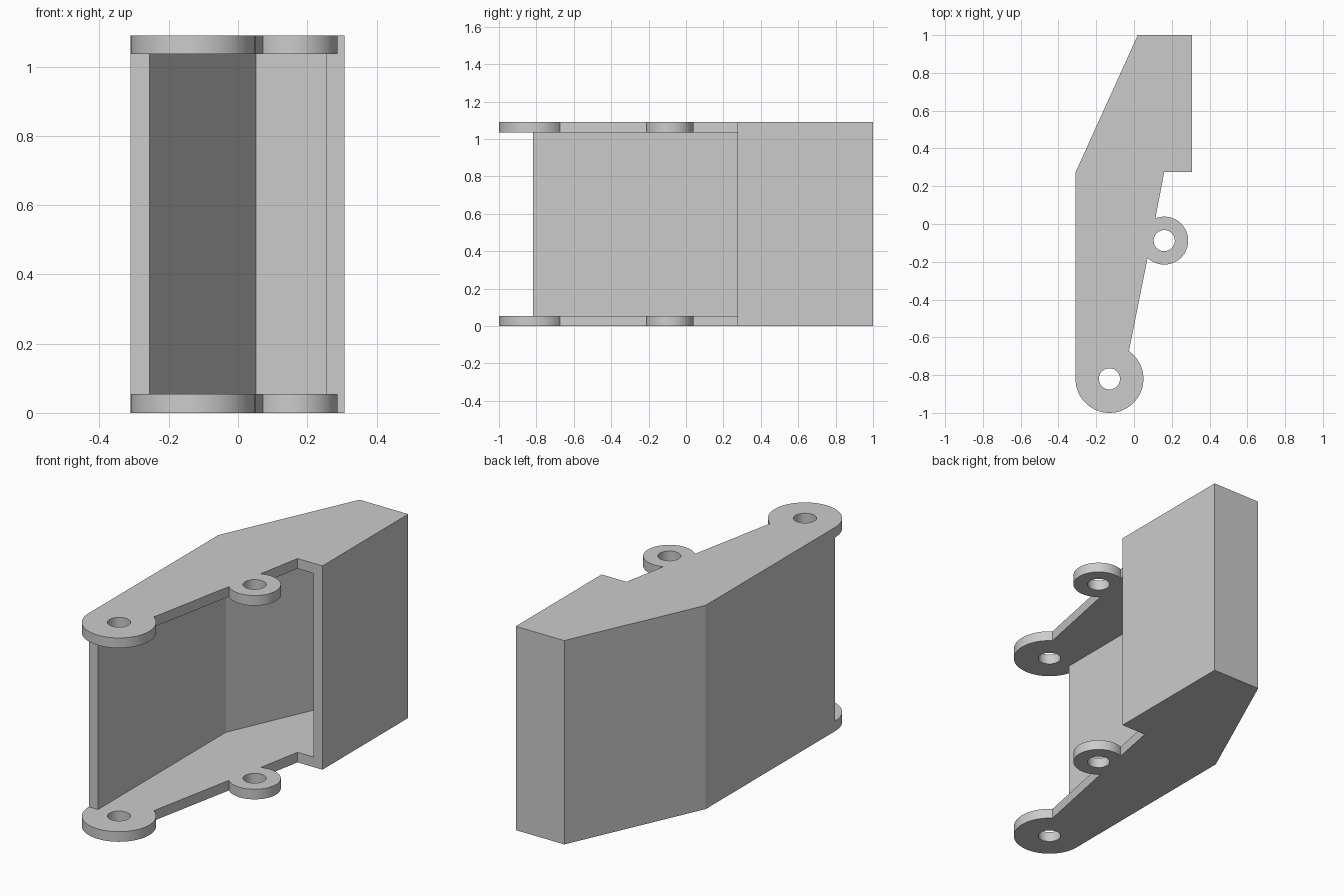
import bpy, math

if "Cube" in bpy.data.objects:
    bpy.data.objects.remove(bpy.data.objects["Cube"])

HEIGHT, PLATE = 1.09, 0.054
TIP, TIP_R = (-0.13, -0.82), 0.18       # end lug
SIDE, SIDE_R = (0.16, -0.088), 0.127    # side lug
HOLE_R = 0.056


def arc(centre, r, a0, a1, n):
    """Points on an arc, angles in degrees."""
    angles = [math.radians(a0 + (a1 - a0) * i / n) for i in range(n + 1)]
    return [(centre[0] + r * math.cos(a), centre[1] + r * math.sin(a)) for a in angles]


def prism(name, pts, z0, z1):
    """Extrude a counter-clockwise outline between two heights."""
    n = len(pts)
    verts = [(x, y, z) for z in (z0, z1) for x, y in pts]
    faces = [list(range(n))[::-1], list(range(n, 2 * n))]
    faces += [(i, (i + 1) % n, n + (i + 1) % n, n + i) for i in range(n)]
    mesh = bpy.data.meshes.new(name)
    mesh.from_pydata(verts, [], faces)
    obj = bpy.data.objects.new(name, mesh)
    bpy.context.collection.objects.link(obj)
    return obj


# Full outline of the bracket, clockwise, then reversed
outline = [(-0.309, 0.275), (0.02, 1.0), (0.307, 1.0), (0.307, 0.275), (0.16, 0.275)]
outline += arc(SIDE, SIDE_R, 111.7, -134.0, 40)
outline += arc(TIP, TIP_R, 55, -180, 44)
bracket = prism("bracket_shell", outline[::-1], 0, HEIGHT)

# Pocket leaves the back walls and the two end plates
pocket = [(-0.256, 0.264), (0.052, 0.947), (0.254, 0.947), (0.254, 0.2), (0.6, 0.2),
          (0.6, -1.3), (-0.6, -1.3), (-0.6, -0.818), (-0.256, -0.818)]
cutters = [prism("pocket_cutter", pocket[::-1], PLATE, HEIGHT - PLATE)]

# Pin holes through both plates
for c in (TIP, SIDE):
    cutters.append(prism("pin_hole_cutter", arc(c, HOLE_R, 0, 352.5, 47), -0.1, HEIGHT + 0.1))

for cutter in cutters:
    mod = bracket.modifiers.new("cut", "BOOLEAN")
    mod.operation, mod.solver, mod.object = "DIFFERENCE", "EXACT", cutter

# Bake the cuts and remove the cutters
graph = bpy.context.evaluated_depsgraph_get()
mesh = bpy.data.meshes.new_from_object(bracket.evaluated_get(graph))
bracket.modifiers.clear()
bracket.data = mesh
for cutter in cutters:
    bpy.data.objects.remove(cutter)

# Plain grey
grey = bpy.data.materials.new("light_grey")
grey.diffuse_color = (0.6, 0.6, 0.6, 1)
grey.use_nodes = True
grey.node_tree.nodes["Principled BSDF"].inputs["Base Color"].default_value = grey.diffuse_color
mesh.materials.clear()
mesh.materials.append(grey)

# Smooth the round lugs and holes, keep the corners sharp
bpy.context.view_layer.objects.active = bracket
bracket.select_set(True)
bpy.ops.object.shade_smooth_by_angle(angle=math.radians(20))
